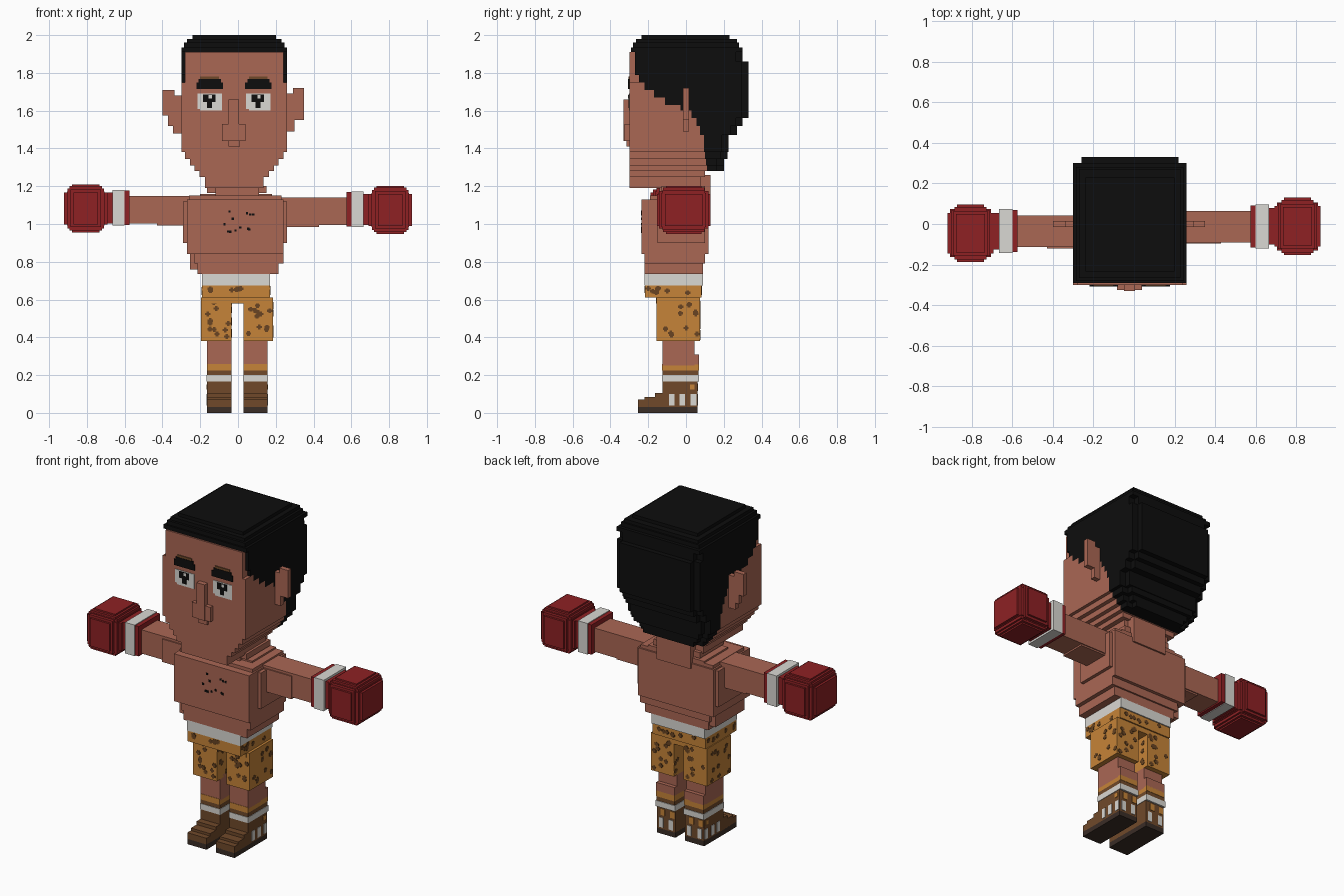
import bpy, bmesh, random
from mathutils import Matrix, Vector

random.seed(4)


def lin(c):
    c /= 255
    return c / 12.92 if c <= 0.04045 else ((c + 0.055) / 1.055) ** 2.4


MATS = {}
for name, rgb in {"skin": (170, 103, 84), "black": (13, 13, 13), "red": (142, 33, 36),
                  "white": (218, 216, 211), "orange": (198, 132, 56), "brown": (112, 73, 42),
                  "spot": (104, 68, 34), "sole": (58, 45, 38)}.items():
    m = bpy.data.materials.new(name)
    m.diffuse_color = (*[lin(c) for c in rgb], 1)
    MATS[name] = m


def part(name, color, boxes):
    """One object made of boxes given as (x0, x1, y0, y1, z0, z1)."""
    bm = bmesh.new()
    for x0, x1, y0, y1, z0, z1 in boxes:
        mid = Vector((x0 + x1, y0 + y1, z0 + z1)) / 2
        mat = Matrix.Translation(mid) @ Matrix.Diagonal((x1 - x0, y1 - y0, z1 - z0, 1))
        bmesh.ops.create_cube(bm, size=1, matrix=mat)
    me = bpy.data.meshes.new(name)
    bm.to_mesh(me)
    bm.free()
    me.materials.append(MATS[color])
    ob = bpy.data.objects.new(name, me)
    bpy.context.collection.objects.link(ob)
    return ob


# Head layers: bottom height, half width, where the hair starts, back of the layer
CX = -0.02
ROWS = [(1.19, .155, .08, .08), (1.25, .185, .10, .10), (1.28, .21, .11, .20),
        (1.31, .235, .105, .20), (1.345, .26, .10, .22), (1.38, .28, .095, .225),
        (1.47, .28, .075, .27), (1.52, .28, .055, .30), (1.56, .28, .03, .33),
        (1.60, .28, -.03, .33), (1.63, .28, -.11, .33), (1.67, .28, -.17, .33),
        (1.71, .28, -.22, .33), (1.75, .28, -.25, .33), (1.79, .28, -.27, .33),
        (1.86, .28, -.27, .30), (1.91, .28, -.28, .30)]
skin, hair = [], []
for (z0, hw, yh, yb), nxt in zip(ROWS, ROWS[1:]):
    z1 = nxt[0]
    fw = 0.26 if z0 >= 1.75 else hw
    skin.append((CX - fw, CX + fw, -.30, yh, z0, z1))
    if yb > yh:
        hair.append((CX - hw, CX + hw, yh, yb - .035, z0, z1))
        hair.append((CX - hw + .04, CX + hw - .04, yb - .035, yb, z0, z1))
# Rounded crown
for z0, z1, hw, y0, y1 in [(1.91, 1.935, .28, -.29, .30), (1.935, 1.96, .265, -.28, .28),
                           (1.96, 1.98, .25, -.265, .27), (1.98, 2.0, .22, -.235, .23)]:
    hair.append((CX - hw, CX + hw, y0, y1, z0, z1))
part("head", "skin", skin)
part("hair", "black", hair)

# Ears and nose
part("left_ear", "skin", [(-.40, -.335, -.015, .015, 1.575, 1.71), (-.37, -.335, -.015, .015, 1.52, 1.60),
                          (-.345, -.29, -.015, .015, 1.48, 1.68)])
part("right_ear", "skin", [(.29, .35, -.015, .015, 1.55, 1.72), (.25, .30, -.015, .015, 1.49, 1.69)])
part("nose", "skin", [(-.05, .005, -.33, -.29, 1.44, 1.66), (-.085, .04, -.325, -.29, 1.44, 1.53),
                      (-.05, .01, -.315, -.29, 1.41, 1.45)])

# Eyes and eyebrows as thin plates on the face
for side, x in (("left", -.15), ("right", .107)):
    part(side + "_eye_white", "white", [(x - .064, x + .064, -.303, -.298, 1.61, 1.69),
                                        (x - .05, x + .064, -.303, -.298, 1.60, 1.61)])
    part(side + "_pupil", "black", [(x - .036, x + .03, -.305, -.302, 1.645, 1.685),
                                    (x - .015, x + .012, -.305, -.302, 1.615, 1.65)])
    part(side + "_eye_glint", "white", [(x - .005, x + .012, -.307, -.304, 1.665, 1.682)])
    part(side + "_eyebrow", "black", [(x - .07, x + .07, -.307, -.298, 1.715, 1.75),
                                      (x - .058, x + .06, -.307, -.298, 1.75, 1.768)])
    part(side + "_eyebrow_top", "brown", [(x - .05, x + .05, -.305, -.298, 1.768, 1.782)])

# Neck and torso
part("neck", "skin", [(-.12, .11, -.14, .13, 1.10, 1.26), (-.165, .15, -.13, .10, 1.165, 1.20),
                      (-.20, .18, -.12, .11, 1.12, 1.16)])
part("torso", "skin", [(-.27, .24, -.235, .12, .84, 1.13), (-.26, .23, -.19, .11, 1.12, 1.15),
                       (-.29, .26, -.15, .10, .90, 1.12), (-.23, .24, -.22, .10, .79, .85),
                       (-.255, .215, -.20, .08, .76, .85), (-.215, .215, -.22, .09, .735, .80)])
specks = []
for i in range(12):
    x, z = random.uniform(-.09, .09), random.uniform(.94, 1.07)
    specks.append((x, x + .012, -.238, -.23, z, z + .012))
part("chest_hair", "black", specks)

# Arms, cuffs and boxing gloves; each side has its own depth and height
for side, s, y, z in (("left", -1, -.035, 1.083), ("right", 1, -.012, 1.075)):
    def span(a, b):
        return (s * a, s * b) if s > 0 else (s * b, s * a)

    part(side + "_arm", "skin", [(*span(.22, .60), y - .078, y + .076, z - .08, z + .065),
                                 (*span(.22, .43), y - .085, y + .07, z - .09, z + .05)])
    part(side + "_cuff", "white", [(*span(.60, .665), y - .108, y + .108, z - .092, z + .098)])
    part(side + "_cuff_trim", "red", [(*span(.575, .60), y - .104, y + .104, z - .088, z + .094),
                                      (*span(.66, .71), y - .09, y + .09, z - .08, z + .085)])
    cx = s * .806
    yg = y - .01 if s < 0 else y
    part(side + "_glove", "red",
         [(cx - a, cx + a, yg - b, yg + b, z - c, z + c) for a, b, c in
          [(.114, .10, .085), (.10, .118, .09), (.096, .112, .106), (.066, .142, .085),
           (.08, .13, .10), (.072, .095, .127), (.085, .11, .118)]])

# Shorts with waistband
part("waistband", "white", [(-.19, .17, -.22, .09, .675, .74)])
part("shorts_hips", "orange", [(-.19, .17, -.218, .083, .61, .676), (-.185, .165, -.16, .075, .58, .62)])
LEGS = (("left", -.195, -.035, -1), ("right", .03, .185, 1))
for side, a, b, s in LEGS:
    part(side + "_shorts_leg", "orange", [(a, b, -.155, .075, .38, .61)])


def spots(x0, x1, y0, y1, z0, z1, n):
    """Small plus-shaped plates scattered over the four sides of a box."""
    out = []
    for face in range(4):
        for i in range(n):
            z = random.uniform(z0 + .015, z1 - .015)
            for w, h in ((.014, .006), (.007, .013)):
                if w == .014:
                    x, y = random.uniform(x0 + .015, x1 - .015), random.uniform(y0 + .015, y1 - .015)
                if face < 2:
                    f = (y0, y1)[face]
                    out.append((x - w, x + w, f - .002, f + .002, z - h, z + h))
                else:
                    f = (x0, x1)[face - 2]
                    out.append((f - .002, f + .002, y - w, y + w, z - h, z + h))
    return out


marks = spots(-.19, .17, -.218, .083, .62, .675, 7)
for side, a, b, s in LEGS:
    marks += spots(a, b, -.155, .075, .38, .60, 11)
part("shorts_spots", "spot", marks)

# Shins, sock bands and boots
for side, a, b, s in (("left", -.165, -.035, -1), ("right", .03, .155, 1)):
    part(side + "_shin", "skin", [(a, b, -.125, .045, .25, .40), (a, b, -.11, .068, .255, .31)])
    part(side + "_orange_band", "orange", [(a, b, -.127, .068, .225, .26)])
    part(side + "_brown_band", "brown", [(a, b, -.125, .066, .20, .225)])
    part(side + "_white_band", "white", [(a - .003, b + .003, -.128, .07, .165, .20)])
    part(side + "_boot", "brown", [(a, b, -.125, .06, .03, .165), (a, b, -.165, .06, .03, .105),
                                   (a, b, -.22, .06, .03, .085), (a, b, -.255, .06, .03, .07)])
    part(side + "_sole", "sole", [(a, b, -.255, .06, 0, .032)])
    # White and orange patches round the heel
    out = b if s > 0 else a
    white = [(out - .003, out + .003, y, y + .03, .04, .10) for y in (-.09, -.035, .025)]
    white += [(x, x + .028, .055, .063, .04, .10) for x in (a + .015, b - .043)]
    part(side + "_boot_white_patches", "white", white)
    amber = [(x, x + .03, .055, .063, .115, .155) for x in (a + .005, a + .07)]
    amber += [(out - .003, out + .003, .02, .045, .125, .15)]
    part(side + "_boot_orange_patches", "orange", amber)
